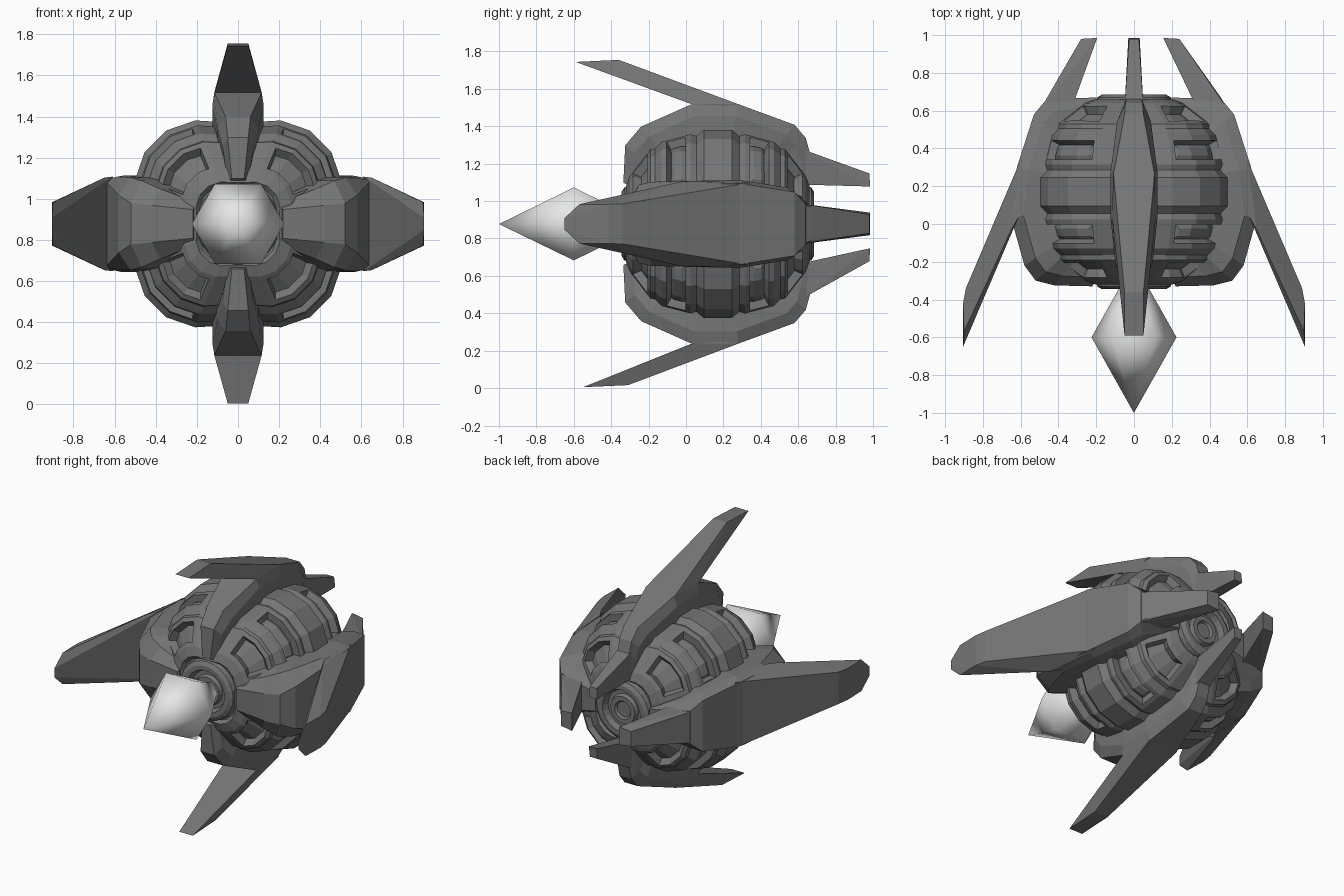
import bpy, bmesh, math
from mathutils import Matrix

cube = bpy.data.objects.get("Cube")
if cube:
    bpy.data.objects.remove(cube, do_unlink=True)

CZ, CY = 0.878, 0.17   # hull axis height and mid-length


def material(name, v):
    m = bpy.data.materials.new(name)
    m.use_nodes = True
    m.diffuse_color = (v, v, v, 1)
    m.node_tree.nodes["Principled BSDF"].inputs["Base Color"].default_value = (v, v, v, 1)
    return m


GREY = material("dark grey", 0.18)
WHITE = material("pale grey", 0.8)


def finish(bm, name, mat, smooth=False):
    bmesh.ops.recalc_face_normals(bm, faces=bm.faces[:])
    me = bpy.data.meshes.new(name)
    bm.to_mesh(me)
    bm.free()
    me.materials.append(mat)
    for p in me.polygons:
        p.use_smooth = smooth
    ob = bpy.data.objects.new(name, me)
    bpy.context.collection.objects.link(ob)


def bridge(bm, a, b):
    n = len(a)
    return [bm.faces.new((a[i], a[(i + 1) % n], b[(i + 1) % n], b[i])) for i in range(n)]


def revolve(profile, segments, offset=0, lobes=(1,)):
    """Spin (y, r) points about the hull axis; lobes repeats radius factors round it."""
    bm = bmesh.new()
    rings = []
    for y, r in profile:
        ring = []
        for k in range(segments):
            a = offset + 2 * math.pi * k / segments
            s = r * lobes[k % len(lobes)]
            ring.append(bm.verts.new((s * math.cos(a), y, CZ + s * math.sin(a))))
        rings.append(ring)
    bands = [bridge(bm, p, q) for p, q in zip(rings, rings[1:])]
    bm.faces.new(rings[0])
    bm.faces.new(rings[-1])
    return bm, bands


# Hull: mirrored half profile, four lobes pinched beside the straps
half = [(0.075, 0.567), (0.115, 0.53), (0.145, 0.54), (0.30, 0.495), (0.335, 0.455),
        (0.36, 0.45), (0.47, 0.29), (0.49, 0.23), (0.47, 0.21), (0.47, 0.17)]
profile = [(CY - d, r) for d, r in reversed(half)] + [(CY + d, r) for d, r in half]
bm, bands = revolve(profile, 24, math.radians(7.5), (0.88, 0.96, 1.01, 1.01, 0.96, 0.88))
bmesh.ops.recalc_face_normals(bm, faces=bm.faces[:])

# Windows: one recessed panel per lobe in each of the four wide bands
for band in bands:
    d = abs(band[0].calc_center_median().y - CY)
    outer, inner = abs(d - 0.222) < 0.012, abs(d - 0.415) < 0.012
    if not (outer or inner):
        continue
    for s in range(4):
        faces = [band[s * 6 + k] for k in (1, 2, 3)]
        bmesh.ops.inset_region(bm, faces=faces, thickness=0.028, use_even_offset=True)
        bmesh.ops.inset_region(bm, faces=faces, thickness=0.012, depth=-0.045,
                               use_even_offset=True)
        if outer:
            bmesh.ops.inset_region(bm, faces=faces, thickness=0.02, depth=0.012,
                                   use_even_offset=True)
finish(bm, "hull", GREY)

# Ringed ports at both ends of the hull
port = [(0.44, 0.21), (0.50, 0.195), (0.515, 0.17), (0.515, 0.14), (0.475, 0.125),
        (0.475, 0.10), (0.50, 0.09), (0.50, 0.06), (0.485, 0.05), (0.485, 0.01)]
for name, sign in (("front_port", -1), ("rear_port", 1)):
    bm, _ = revolve([(CY + sign * d, r) for d, r in port], 24)
    finish(bm, name, GREY)


# Straps, prongs and tails are laid out in (width, y, radius) then turned into place
def place(bm, angle):
    bm.transform(Matrix.Translation((0, 0, CZ)) @ Matrix.Rotation(angle, 4, "Y"))


def strap(name, stations, angle):
    bm = bmesh.new()
    loops = []
    for y, r, w, base in stations:
        loop = []
        for scale, x in ((1, w), (0.9, base), (0.65, base),
                         (0.65, -base), (0.9, -base), (1, -w)):
            loop.append(bm.verts.new((x, CY + (y - CY) * scale, r * scale)))
        loops.append(loop)
    for p, q in zip(loops, loops[1:]):
        bridge(bm, p, q)
    bm.faces.new(loops[0])
    bm.faces.new(loops[-1])
    place(bm, angle)
    finish(bm, name, GREY)


def hull_part(name, points, angle):
    bm = bmesh.new()
    for y, r, w in points:
        for x in (w, -w):
            bm.verts.new((x, y, r))
    bmesh.ops.convex_hull(bm, input=bm.verts[:])
    bmesh.ops.dissolve_limit(bm, angle_limit=0.02, verts=bm.verts[:], edges=bm.edges[:])
    place(bm, angle)
    finish(bm, name, GREY)


# Stations: y, radius, outer half width, shoulder half width
narrow = [(-0.335, 0.22, 0.03, 0.05), (-0.325, 0.42, 0.05, 0.075), (-0.24, 0.52, 0.06, 0.10),
          (0.03, 0.64, 0.115, 0.125), (0.28, 0.64, 0.105, 0.125), (0.58, 0.53, 0.05, 0.09),
          (0.64, 0.46, 0.045, 0.07), (0.665, 0.37, 0.04, 0.06), (0.67, 0.22, 0.04, 0.05)]
wide = [(-0.33, 0.22, 0.07, 0.10), (-0.325, 0.42, 0.09, 0.17), (-0.30, 0.52, 0.10, 0.21),
        (-0.22, 0.58, 0.14, 0.225), (0.03, 0.65, 0.215, 0.23), (0.30, 0.62, 0.215, 0.235),
        (0.58, 0.53, 0.17, 0.195), (0.64, 0.48, 0.11, 0.16), (0.665, 0.33, 0.09, 0.11),
        (0.67, 0.2, 0.06, 0.09)]
prong_root = [(0.03, 0.64, 0.115), (0.28, 0.64, 0.11), (0.10, 0.62, 0.11)]
top_prong = [(-0.59, 0.866, 0.05), (-0.36, 0.877, 0.05)] + prong_root
bottom_prong = [(-0.55, 0.873, 0.05), (-0.31, 0.862, 0.05)] + prong_root
wide_prong = [(-0.65, 0.905, 0.03), (-0.57, 0.90, 0.105), (-0.42, 0.905, 0.105),
              (-0.34, 0.89, 0.107), (-0.03, 0.65, 0.225), (0.04, 0.61, 0.23),
              (0.34, 0.60, 0.22)]


# Tails: root points, then a tip leaned in or out by lean
def narrow_tail(lean):
    return [(0.62, 0.40, 0.05), (0.65, 0.37, 0.045), (0.62, 0.21, 0.045),
            (0.98, 0.27 + lean, 0.026), (0.985, 0.20 + lean, 0.03)]


def wide_tail(lean):
    return [(0.60, 0.50, 0.11), (0.67, 0.46, 0.09), (0.64, 0.32, 0.10),
            (0.98, 0.26 + lean, 0.05), (0.985, 0.175 + lean, 0.06)]


sides = (("top", narrow, top_prong, narrow_tail(0)),
         ("left", wide, wide_prong, wide_tail(-0.02)),
         ("bottom", narrow, bottom_prong, narrow_tail(-0.07)),
         ("right", wide, wide_prong, wide_tail(0.02)))
for turns, (side, stations, prong, tail) in enumerate(sides):
    angle = turns * math.pi / 2
    strap(side + "_strap", stations, angle)
    hull_part(side + "_prong", prong, angle)
    hull_part(side + "_tail", tail, angle)

# Six-sided spike in front of the hull
bm, _ = revolve([(-1.0, 0.001), (-0.6, 0.225), (-0.2, 0.001)], 6)
bmesh.ops.remove_doubles(bm, verts=bm.verts[:], dist=0.004)
finish(bm, "front_spike", WHITE, smooth=True)
